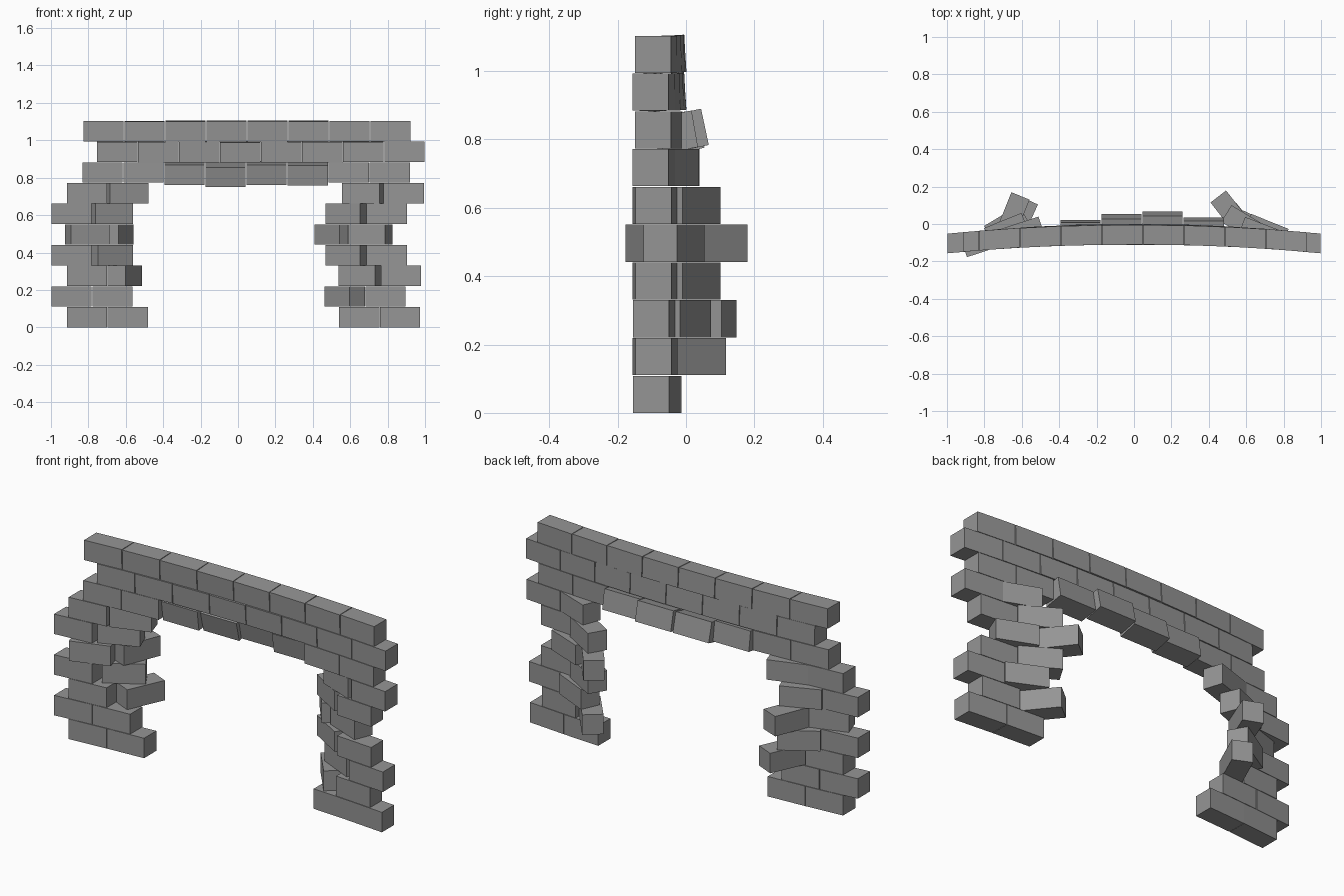
import bpy
from math import radians
from mathutils import Matrix

if "Cube" in bpy.data.objects:
    bpy.data.objects.remove(bpy.data.objects["Cube"])

L, D, H = 0.2155, 0.105, 0.1085  # brick length, depth, height
STEP, PITCH = 0.2193, 0.1105     # spacing along a course, course height
BOW = 0.05                       # curvature of the wall seen from above

stone = bpy.data.materials.new("dark_stone")
stone.diffuse_color = (0.3, 0.3, 0.3, 1)
stone.use_nodes = True
stone.node_tree.nodes["Principled BSDF"].inputs["Base Color"].default_value = stone.diffuse_color


def brick(name, x, row, y=None, yaw=None, tilt=0.0, dz=0.0):
    """One brick; by default it is sheared to follow the gentle curve of the wall."""
    turn = Matrix.Identity(4)
    if y is None:
        y = -0.055 - BOW * x * x
    if yaw is None:
        turn[1][0] = -2 * BOW * x
    else:
        turn = Matrix.Rotation(radians(yaw), 4, 'Z')
    bpy.ops.mesh.primitive_cube_add(size=1, location=(x, y, H / 2 + row * PITCH + dz))
    ob = bpy.context.object
    ob.name = name
    ob.data.transform(turn @ Matrix.Rotation(radians(tilt), 4, 'X') @ Matrix.Diagonal((L, D, H, 1)))
    ob.data.materials.append(stone)


# Two full courses across the top, leaning slightly in the middle
for row, start in ((9, -0.829), (8, -0.755)):
    for i in range(8):
        x = start + STEP * (i + 0.5)
        lean = 4.0 * max(0.0, 1 - abs(x) / 0.8)
        brick("top_course_brick", x, row, tilt=lean)

# Lintel course: sound bricks at the ends, slipping ones over the opening
for i in (0, 1, 6, 7):
    brick("lintel_brick", -0.834 + STEP * (i + 0.5), 7)
for i, y, tilt, dz in ((2, -0.037, 8, -0.006), (3, -0.010, 14, -0.012),
                       (4, 0.004, 12, -0.002), (5, -0.026, 10, -0.006)):
    brick("loose_lintel_brick", -0.834 + STEP * (i + 0.5), 7, y, 0, tilt, dz)

# Left pillar, outer bricks
for row in (0, 2, 6):
    brick("left_outer_brick", -0.807, row)
for row in (1, 3, 5):
    brick("left_outer_brick", -0.890, row)
brick("left_outer_brick", -0.807, 4, -0.094, 18)

# Left pillar, inner bricks (twisted out of line)
brick("left_inner_brick", -0.590, 0)
brick("left_inner_brick", -0.671, 1)
for row, x, y, yaw in ((2, -0.606, 0.028, 65.6), (3, -0.682, 0.0, 31), (4, -0.647, 0.05, 68),
                       (5, -0.682, -0.03, 22), (6, -0.597, -0.044, 18)):
    brick("left_inner_brick", x, row, y, yaw)

# Right pillar, outer bricks
for row, x in ((0, 0.866), (1, 0.789), (2, 0.872), (3, 0.796), (5, 0.796), (6, 0.887)):
    brick("right_outer_brick", x, row)
brick("right_outer_brick", 0.707, 4, -0.035, -22)

# Right pillar, inner bricks (twisted out of line)
brick("right_inner_brick", 0.648, 0)
for row, x, y, yaw in ((1, 0.570, 0.0, -51), (2, 0.657, -0.02, -25), (3, 0.586, 0.0, -31),
                       (4, 0.517, 0.062, -52), (5, 0.586, 0.0, -31), (6, 0.676, -0.05, -21)):
    brick("right_inner_brick", x, row, y, yaw)
